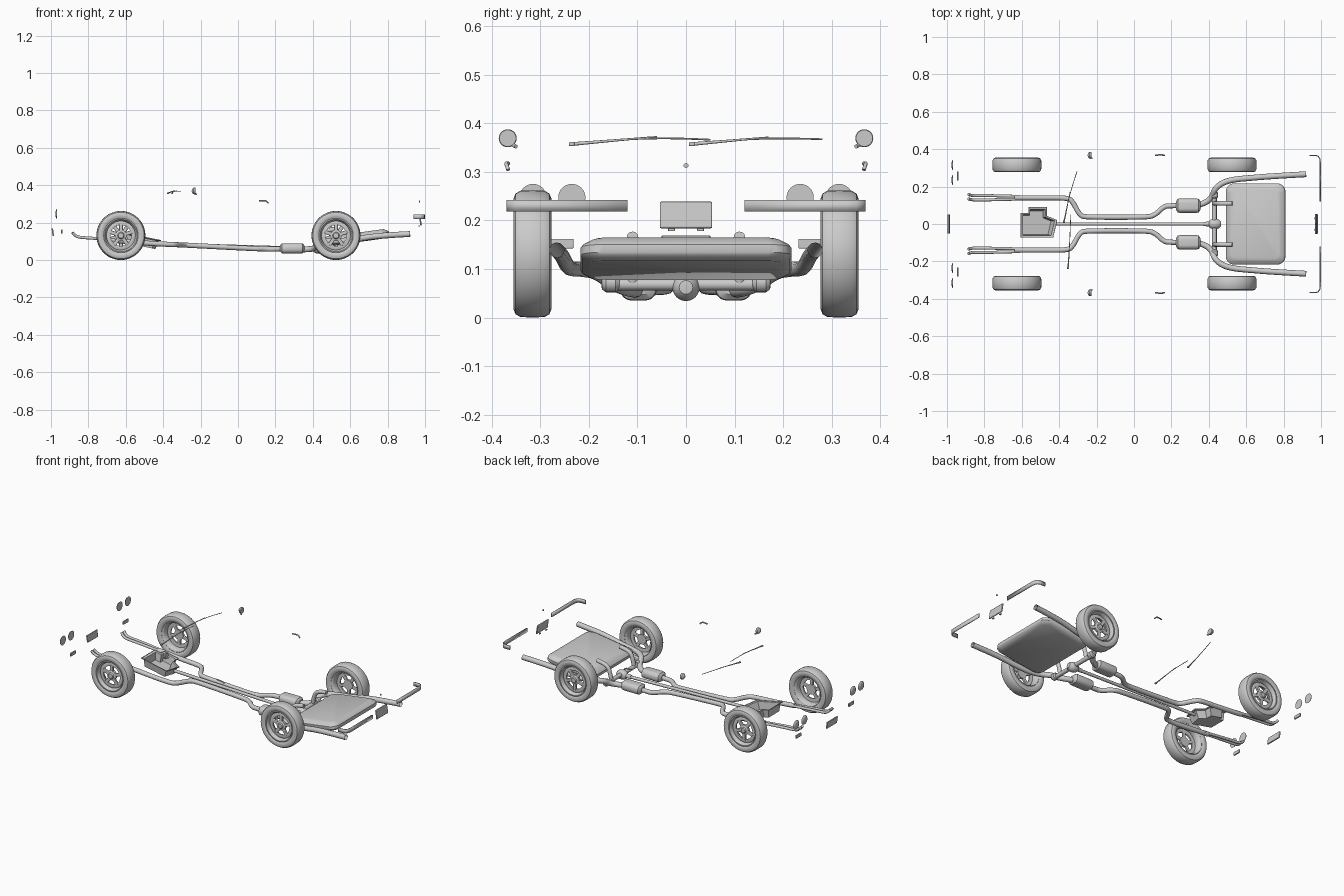
import bpy, bmesh, math
from mathutils import Matrix, Vector

if "Cube" in bpy.data.objects:
    bpy.data.objects.remove(bpy.data.objects["Cube"], do_unlink=True)

made = []


def place(bm, name, loc=(0, 0, 0), rot=None, solid=0, bevel=0):
    bmesh.ops.recalc_face_normals(bm, faces=bm.faces[:])
    mesh = bpy.data.meshes.new(name)
    bm.to_mesh(mesh)
    bm.free()
    ob = bpy.data.objects.new(name, mesh)
    bpy.context.collection.objects.link(ob)
    ob.matrix_world = Matrix.Translation(loc) @ (rot or Matrix())
    if solid:
        mod = ob.modifiers.new("thickness", "SOLIDIFY")
        mod.thickness, mod.offset = solid, 0
    if bevel:
        mod = ob.modifiers.new("bevel", "BEVEL")
        mod.width, mod.segments = bevel, 2
    made.append(ob)
    return ob


def box(name, size, loc, rot=None, bevel=0.002):
    bm = bmesh.new()
    bmesh.ops.create_cube(bm, size=1)
    bmesh.ops.scale(bm, vec=size, verts=bm.verts[:])
    return place(bm, name, loc, rot, bevel=bevel)


def lathe(name, profile, loc, rot, closed=False, solid=0, steps=48):
    """Spin (radius, height) points round z, then turn into place."""
    bm = bmesh.new()
    vs = [bm.verts.new((r, 0, h)) for r, h in profile]
    for a, b in zip(vs, vs[1:] + vs[:1] if closed else vs[1:]):
        bm.edges.new((a, b))
    bmesh.ops.spin(bm, geom=bm.verts[:] + bm.edges[:], cent=(0, 0, 0),
                   axis=(0, 0, 1), angle=math.tau, steps=steps)
    bmesh.ops.remove_doubles(bm, verts=bm.verts[:], dist=1e-5)
    return place(bm, name, loc, rot, solid)


def tube(name, path, radius, cap=True, tip=1.0):
    """Round tube along a softly rounded path."""
    cu = bpy.data.curves.new(name, "CURVE")
    cu.dimensions = "3D"
    cu.bevel_depth, cu.bevel_resolution, cu.use_fill_caps = radius, 4, cap
    sp = cu.splines.new("NURBS")
    sp.points.add(len(path) - 1)
    for i, (pt, co) in enumerate(zip(sp.points, path)):
        pt.co = (*co, 1)
        pt.radius = 1 + (tip - 1) * i / (len(path) - 1)
    sp.order_u, sp.use_endpoint_u, sp.resolution_u = min(3, len(path)), True, 8
    ob = bpy.data.objects.new(name, cu)
    bpy.context.collection.objects.link(ob)
    bpy.ops.object.select_all(action="DESELECT")
    bpy.context.view_layer.objects.active = ob
    ob.select_set(True)
    bpy.ops.object.convert(target="MESH")
    made.append(bpy.context.view_layer.objects.active)


def loft(name, rings, loc, rot, top=True, solid=0, bevel=0):
    """Skin between matching closed rings, bottom to top."""
    bm = bmesh.new()
    rows = [[bm.verts.new(p) for p in ring] for ring in rings]
    n = len(rows[0])
    for lo, hi in zip(rows, rows[1:]):
        for i in range(n):
            j = (i + 1) % n
            bm.faces.new((lo[i], lo[j], hi[j], hi[i]))
    bm.faces.new(rows[0])
    if top:
        bm.faces.new(rows[-1])
    return place(bm, name, loc, rot, solid, bevel)


def rounded_rect(sx, sy, r, z, seg=6):
    pts = []
    for k, (cx, cy) in enumerate(((1, 1), (-1, 1), (-1, -1), (1, -1))):
        for i in range(seg + 1):
            a = (k + i / seg) * math.pi / 2
            pts.append((cx * (sx - r) + r * math.cos(a),
                        cy * (sy - r) + r * math.sin(a), z))
    return pts


def side_turn(s):
    return Matrix.Rotation(-s * math.pi / 2, 4, "X")


TO_BACK = Matrix.Rotation(math.pi / 2, 4, "Y")
TO_FRONT = Matrix.Rotation(-math.pi / 2, 4, "Y")

# Wheels: tyre, barrel, spoked centre
TYRE = [(.09, .032), (.1, .038), (.114, .039), (.124, .035), (.13, .025),
        (.131, 0), (.13, -.025), (.124, -.035), (.114, -.039), (.1, -.038),
        (.09, -.032)]
BARREL = [(.092, .034), (.087, .033), (.08, .022), (.077, 0), (.08, -.02), (.09, -.034)]
RING = [(.078, .012), (.066, .017), (.056, .015), (.056, .006), (.078, .004)]
HUB = [(0, .027), (.014, .027), (.018, .02), (.03, .016), (.03, .002), (0, .002)]


def wheel(end, x, s):
    loc, rot = Vector((x, s * .316, .131)), side_turn(s)
    name = end + ("_wheel_a" if s > 0 else "_wheel_b")
    lathe(name + "_tyre", TYRE, loc, rot, closed=True)
    lathe(name + "_barrel", BARREL, loc, rot, solid=.003)
    lathe(name + "_ring", RING, loc, rot, closed=True)
    lathe(name + "_hub", HUB, loc, rot, steps=24)
    for i in range(5):
        turn = rot @ Matrix.Rotation(math.tau * i / 5 + math.pi / 2, 4, "Z")
        box(name + "_spoke", (.04, .02, .012), loc + turn @ Vector((.043, 0, .011)),
            turn, .003)


for s in (1, -1):
    wheel("front", -.626, s)
    wheel("rear", .524, s)

# Exhaust, lights and trim on both sides
for s in (1, -1):
    for y in (.129, .152):
        tube("header_pipe", [(-.885, s * (y + .006), .147), (-.87, s * y, .128),
                             (-.84, s * y, .12), (-.76, s * y, .116),
                             (-.61, s * (.14 + (y - .14) * .6), .101)], .008)
    tube("front_pipe", [(-.64, s * .14, .103), (-.5, s * .14, .09),
                        (-.36, s * .14, .083), (-.33, s * .125, .082),
                        (-.29, s * .045, .08), (-.25, s * .036, .078),
                        (.06, s * .036, .062), (.11, s * .045, .06),
                        (.16, s * .095, .058), (.2, s * .098, .058),
                        (.24, s * .098, .06)], .0135)
    muffler = [[(y * k, z * k, x) for y, z, _ in rounded_rect(.027, .038, .024, 0)]
               for x, k in ((-.066, .55), (-.056, .95), (-.045, 1), (.045, 1),
                            (.056, .95), (.066, .55))]
    loft("muffler", muffler, (.29, s * .098, .062), TO_BACK)
    tube("tail_pipe", [(.34, s * .1, .057), (.39, s * .115, .056),
                       (.42, s * .15, .07), (.43, s * .185, .095),
                       (.47, s * .22, .1), (.53, s * .238, .1),
                       (.62, s * .246, .108), (.74, s * .256, .13),
                       (.92, s * .266, .139)], .0155, cap=False)
    tube("upper_arm", [(.43, s * .11, .07), (.44, s * .11, .13),
                       (.47, s * .11, .16), (.525, s * .11, .165)], .012)
    lathe("axle_joint", [(0, .02), (.014, .018), (.02, .01), (.02, -.01),
                         (.014, -.018), (0, -.02)], (.43, s * .155, .072), side_turn(s), steps=24)
    for y in (.235, .315):
        lathe("headlight", [(0, .006), (.014, .005), (.024, .002), (.028, -.003), (0, -.003)],
              (-.97, s * y, .247), TO_FRONT, steps=32)
    box("turn_signal", (.008, .049, .02), (-.942, s * .256, .152))

    # Rear bumper half that wraps round the corner
    bm = bmesh.new()
    path = [(.996, .12), (.996, .33), (.993, .35), (.985, .362), (.972, .367), (.938, .367)]
    lo, hi = ([bm.verts.new((x, s * y, z)) for x, y in path] for z in (.218, .242))
    for i in range(len(path) - 1):
        bm.faces.new((lo[i], lo[i + 1], hi[i + 1], hi[i]))
    place(bm, "rear_bumper", solid=.006)

    # Door mirror and handle
    lathe("door_mirror", [(0, .005), (.017, .005), (.0185, .002), (.017, -.007),
                          (.01, -.014), (0, -.016)], (-.232, s * .367, .369), TO_BACK, steps=28)
    tube("mirror_stalk", [(-.24, s * .364, .365), (-.235, s * .357, .354),
                          (-.222, s * .35, .352)], .004)
    tube("door_handle", [(.112, s * .366, .317), (.13, s * .37, .318),
                         (.155, s * .37, .316), (.162, s * .366, .304)], .004)

# Driveline and rear axle
tube("drive_shaft", [(-.43, 0, .085), (.42, 0, .06)], .009)
tube("axle_tube", [(.43, -.16, .068), (.43, .16, .068)], .0125)
lathe("differential", [(0, .036), (.014, .034), (.024, .024), (.028, .006),
                       (.028, -.006), (.022, -.022), (.013, -.03), (.011, -.06), (0, -.06)],
      (.43, 0, .062), TO_BACK, steps=32)

# Fuel tank, tilted up toward the rear
tank = [rounded_rect(.16 - inset, .217 - inset, .045 - inset / 2, z)
        for z, inset in ((-.025, .02), (-.016, .004), (-.01, 0), (.006, 0),
                         (.012, .005), (.022, .022), (.025, .03))]
loft("fuel_tank", tank, (.65, 0, .122), Matrix.Rotation(-.14, 4, "Y"))

# Open oil pan with a rim
outline = [(-.1, -.072), (.075, -.072), (.097, .02), (.04, .043),
           (.04, .09), (-.057, .09), (-.057, .058), (-.1, .058)]
pan = [[(x * k, y * k, z) for x, y in outline]
       for z, k in ((-.05, .78), (-.005, .88), (-.002, 1), (.002, 1))]
loft("oil_pan", pan, (-.507, 0, .124), Matrix.Rotation(.2, 4, "Y"), top=False, solid=.003)

# Number plates and boot lock
box("front_plate", (.008, .1, .042), (-.99, 0, .148), Matrix.Rotation(-.15, 4, "Y"))
box("rear_plate", (.008, .108, .055), (.975, 0, .211), Matrix.Rotation(-.15, 4, "Y"), .003)
for y in (-.03, .03):
    box("plate_foot", (.008, .014, .006), (.97, y, .181), None, .001)
lathe("boot_lock", [(0, .003), (.005, .002), (.005, -.003), (0, -.003)],
      (.97, 0, .313), TO_BACK, steps=16)

# Wipers: thick arm and thin blade
for base, mid, end in (((-.374, .012, .357), (-.342, .17, .371), (-.305, .28, .367)),
                       ((-.352, -.235, .357), (-.342, -.06, .372), (-.338, .05, .366))):
    b, m, e = Vector(base), Vector(mid), Vector(end)
    tube("wiper_arm", [b, b.lerp(m, .25), m], .004, tip=.4)
    tube("wiper_blade", [b.lerp(m, .55), m, e], .0018)
    box("wiper_pivot", (.01, .012, .008), base)

# Smooth rounded parts, keep hard edges
bpy.ops.object.select_all(action="DESELECT")
for ob in made:
    ob.select_set(True)
bpy.context.view_layer.objects.active = made[0]
bpy.ops.object.shade_smooth_by_angle(angle=math.radians(35))
